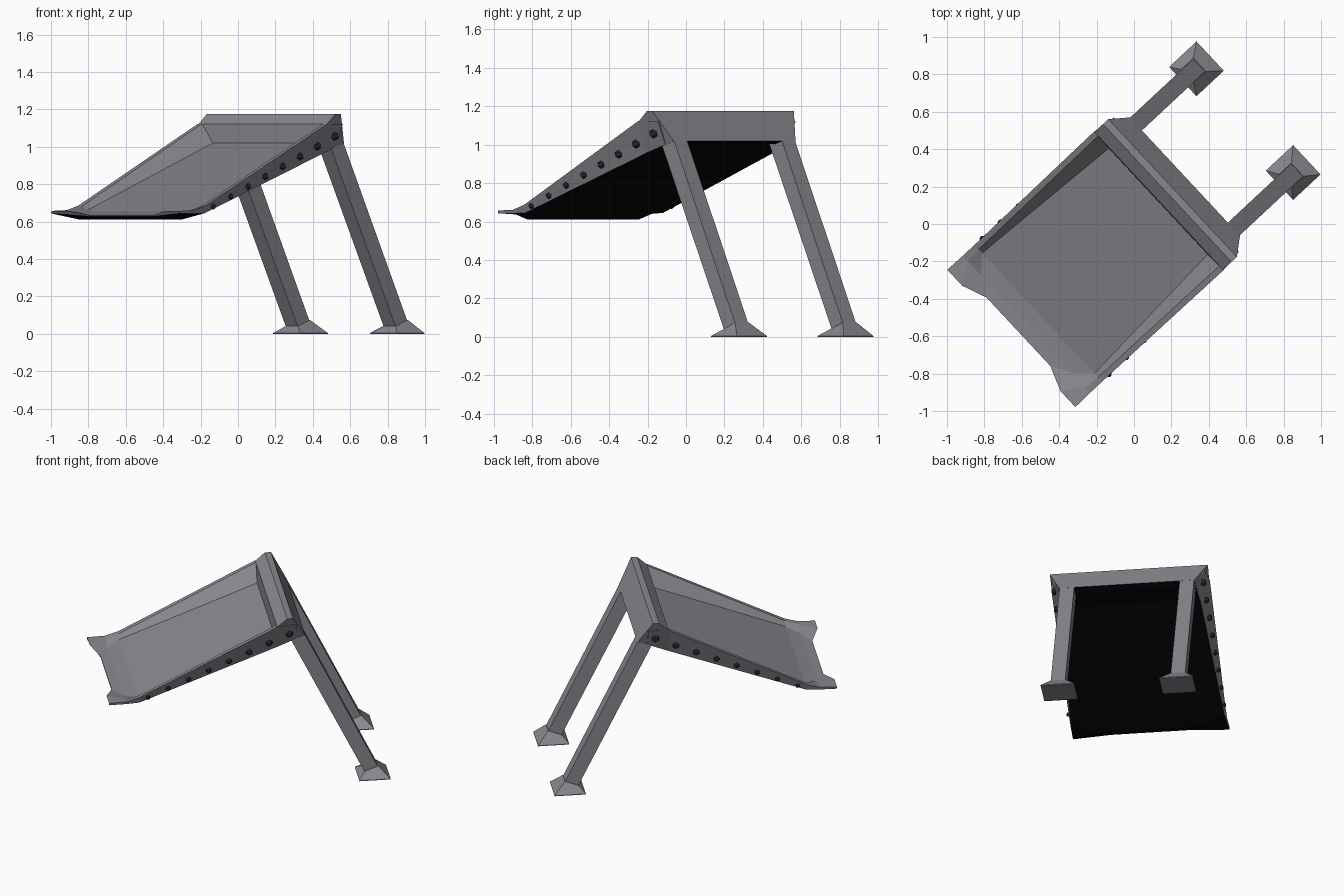
import bpy, bmesh, math
from mathutils import Matrix, Vector

if "Cube" in bpy.data.objects:
    bpy.data.objects.remove(bpy.data.objects["Cube"])

# Built along local x (low front -> high back), then turned 43 degrees about z
TURN = Matrix.Rotation(math.radians(43), 4, 'Z')


def material(name, rgb):
    m = bpy.data.materials.new(name)
    m.diffuse_color = (*rgb, 1)
    m.use_nodes = True
    m.node_tree.nodes["Principled BSDF"].inputs["Base Color"].default_value = m.diffuse_color
    return m


GREY = material("grey metal", (0.245, 0.245, 0.275))
DARK = material("dark underside", (0.002, 0.002, 0.002))
NAVY = material("navy rivets", (0.026, 0.024, 0.06))


def finish(bm, name, *mats):
    bmesh.ops.recalc_face_normals(bm, faces=bm.faces[:])
    bm.transform(TURN)
    me = bpy.data.meshes.new(name)
    bm.to_mesh(me)
    bm.free()
    for m in mats:
        me.materials.append(m)
    ob = bpy.data.objects.new(name, me)
    bpy.context.collection.objects.link(ob)
    return ob


def loft(bm, rings, dark_sides=()):
    """Skin equal-length rings of points and cap both ends."""
    vs = [[bm.verts.new(p) for p in r] for r in rings]
    n = len(vs[0])
    for a, b in zip(vs, vs[1:]):
        for i in range(n):
            j = (i + 1) % n
            f = bm.faces.new((a[i], a[j], b[j], b[i]))
            f.material_index = 1 if i in dark_sides else 0
    for end in (vs[0], vs[-1]):
        bm.faces.new(end)


def rect(x0, x1, y0, y1, z0, z1=None):
    """Rectangle ring, tilted from height z0 at x0 to z1 at x1."""
    z1 = z0 if z1 is None else z1
    return [(x0, y0, z0), (x1, y0, z1), (x1, y1, z1), (x0, y1, z0)]


# Tray: cross-sections of (half width, height) for floor edge, inner rim,
# outer rim, wall bottom and underside edge
stations = [
    (-0.785, (.36, .640), (.460, .658), (.500, .661), (.495, .642), (.395, .610)),
    (-0.700, (.44, .657), (.468, .684), (.500, .686), (.490, .645), (.410, .640)),
    (0.178, (.388, 1.02), (.475, 1.122), (.507, 1.122), (.450, .955), (.40, .985)),
    (0.310, (.388, 1.03), (.470, 1.122), (.490, 1.122), (.435, 1.00), (.40, 1.012)),
]
# Front edge: two ears reach forward, the middle stays back
front = [(-.845, .25, .634), (-.897, .385, .657), (-.897, .502, .657),
         (-.897, .500, .643), (-.845, .25, .628)]
sections = [front] + [[(x, w, z) for w, z in half] for x, *half in stations]
rings = [s + [(x, -w, z) for x, w, z in reversed(s)] for s in sections]
bm = bmesh.new()
loft(bm, rings, dark_sides=(3, 4, 5))
finish(bm, "tray", GREY, DARK)

# High crossbar at the back, ends tapering inwards at the bottom
profile = [(.177, .465, 1.018), (.181, .503, 1.122), (.243, .504, 1.176),
           (.282, .504, 1.176), (.372, .432, 1.018), (.32, .432, 1.003)]
bm = bmesh.new()
loft(bm, [[(x, s * y, z) for x, y, z in profile] for s in (-1, 1)],
     dark_sides=(4, 5))
finish(bm, "crossbar", GREY, DARK)

# Slanted legs and flared feet
for s, side in ((-1, "right"), (1, "left")):
    y0, y1 = s * .337, s * .430
    bm = bmesh.new()
    loft(bm, [rect(.751, .835, y0, y1, .038, .072),
              rect(.268, .368, y0, y1, 1.015, 1.025)])
    finish(bm, side + "_leg", GREY)
    bm = bmesh.new()
    loft(bm, [rect(.71, .910, s * .272, s * .486, 0),
              rect(.71, .910, s * .272, s * .486, .004),
              rect(.749, .837, s * .335, s * .432, .040, .075)])
    finish(bm, side + "_foot", GREY)

# Rivets along both side walls, growing towards the back
bm = bmesh.new()
for s in (-1, 1):
    for i in range(8):
        t = i / 7
        r = .016 + .010 * t
        pos = Vector((-.646 + .908 * t, s * (.499 - .023 * t), .680 + .377 * t))
        mat = Matrix.Translation(pos) @ Matrix.Diagonal((1, .8, 1, 1))
        bmesh.ops.create_icosphere(bm, subdivisions=1, radius=r, matrix=mat)
finish(bm, "rivets", NAVY)
